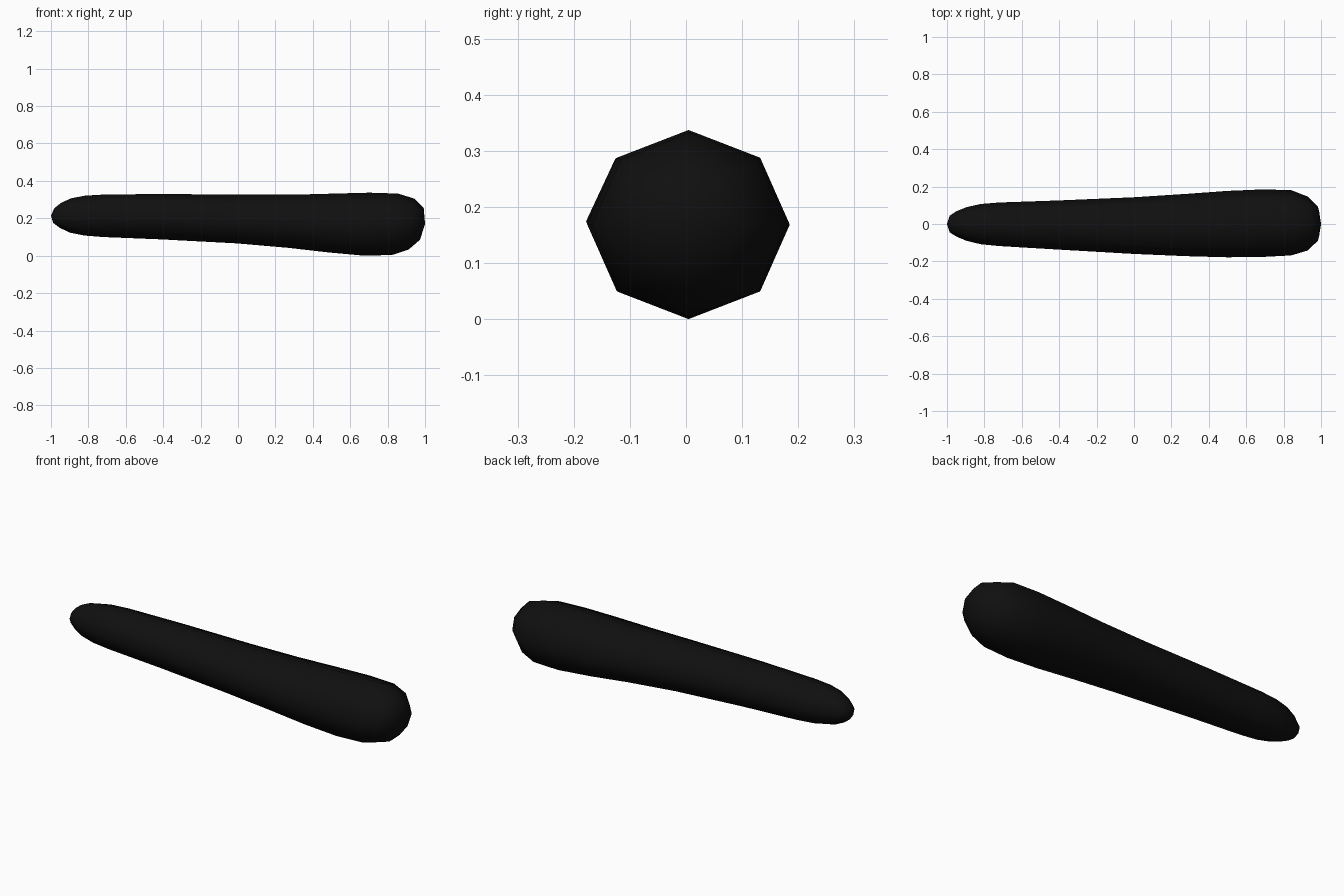
import bpy, bmesh, math

SIDES = 8
# x, y low, y high, z low, z high, lean (x shift of the ring's top and bottom)
RINGS = [
    (-0.985, -0.045, 0.045, 0.178, 0.257, 0.003),
    (-0.95, -0.067, 0.068, 0.152, 0.285, 0.003),
    (-0.895, -0.09, 0.09, 0.126, 0.310, 0.003),
    (-0.82, -0.108, 0.107, 0.111, 0.324, 0.003),
    (-0.72, -0.118, 0.115, 0.103, 0.330, 0.004),
    (-0.40, -0.137, 0.126, 0.090, 0.333, 0.005),
    (0.0, -0.160, 0.143, 0.069, 0.329, 0.008),
    (0.28, -0.172, 0.161, 0.045, 0.329, 0.01),
    (0.50, -0.178, 0.177, 0.020, 0.335, 0.012),
    (0.69, -0.176, 0.185, 0.003, 0.340, 0.014),
    (0.84, -0.168, 0.181, 0.007, 0.335, 0.016),
    (0.928, -0.142, 0.147, 0.036, 0.308, 0.016),
    (0.983, -0.090, 0.093, 0.088, 0.257, 0.010),
]

# Tapered handle: eight-sided rings joined lengthwise, closed to a point at each end
bm = bmesh.new()
loops = []
for x, y0, y1, z0, z1, lean in RINGS:
    ring = []
    for i in range(SIDES):
        a = 2 * math.pi * i / SIDES
        c, s = math.cos(a), math.sin(a)
        ring.append(bm.verts.new((x + lean * s,
                                  (y0 + y1) / 2 + c * (y1 - y0) / 2,
                                  (z0 + z1) / 2 + s * (z1 - z0) / 2)))
    loops.append(ring)
tail = bm.verts.new((-1.0, 0.0, 0.217))
nose = bm.verts.new((1.0, 0.0, 0.173))
for i in range(SIDES):
    j = (i + 1) % SIDES
    for a, b in zip(loops, loops[1:]):
        bm.faces.new((a[i], a[j], b[j], b[i]))
    bm.faces.new((tail, loops[0][j], loops[0][i]))
    bm.faces.new((nose, loops[-1][i], loops[-1][j]))
bmesh.ops.recalc_face_normals(bm, faces=bm.faces)
for f in bm.faces:
    f.smooth = True

# Stand it on the ground
low = min(v.co.z for v in bm.verts)
bmesh.ops.translate(bm, verts=bm.verts, vec=(0, 0, -low))

mesh = bpy.data.meshes.new("tapered_handle")
bm.to_mesh(mesh)
bm.free()
mat = bpy.data.materials.new("matte black")
mat.diffuse_color = (0.005, 0.005, 0.005, 1)
mesh.materials.append(mat)
bpy.context.collection.objects.link(bpy.data.objects.new("tapered_handle", mesh))
